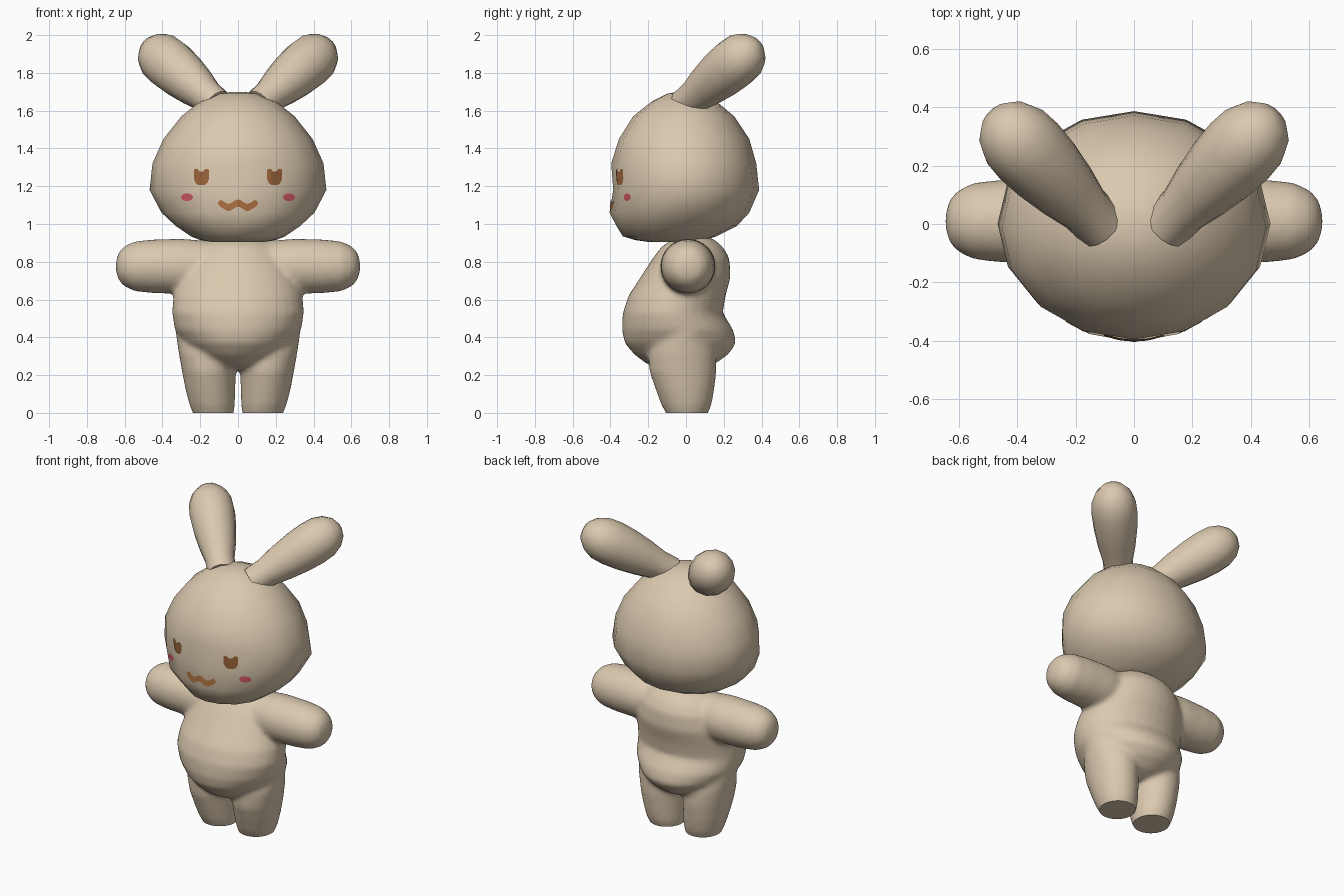
import bpy, bmesh, math
from mathutils import Matrix, Vector
from mathutils.bvhtree import BVHTree

if "Cube" in bpy.data.objects:
    bpy.data.objects.remove(bpy.data.objects["Cube"])


def material(name, rgb):
    m = bpy.data.materials.new(name)
    m.diffuse_color = (*rgb, 1)
    m.use_nodes = True
    m.node_tree.nodes["Principled BSDF"].inputs["Base Color"].default_value = m.diffuse_color
    return m


FUR = material("tan fur", (0.71, 0.585, 0.43))
BROWN = material("brown", (0.36, 0.14, 0.045))
PINK = material("blush pink", (0.55, 0.085, 0.11))


def loft(bm, rings, mat=Matrix(), seg=16):
    """Skin elliptical rings (z, x0, x1, y0, y1) and cap both ends."""
    loops = []
    for z, x0, x1, y0, y1 in rings:
        loops.append([bm.verts.new(mat @ Vector((
            (x0 + x1) / 2 + (x1 - x0) / 2 * math.cos(2 * math.pi * i / seg),
            (y0 + y1) / 2 + (y1 - y0) / 2 * math.sin(2 * math.pi * i / seg), z)))
            for i in range(seg)])
    faces = [bm.faces.new(loops[0]), bm.faces.new(loops[-1][::-1])]
    for a, b in zip(loops, loops[1:]):
        for i in range(seg):
            j = (i + 1) % seg
            faces.append(bm.faces.new((a[i], b[i], b[j], a[j])))
    bmesh.ops.recalc_face_normals(bm, faces=faces)


def tube(bm, start, direction, profile, seg=16):
    """Round limb along a direction from (distance, radius) pairs."""
    d = Vector(direction)
    mat = Matrix.Translation(start) @ d.to_track_quat('Z', 'Y').to_matrix().to_4x4()
    loft(bm, [(t, -r, r, -r, r) for t, r in profile], mat, seg)


def finish(bm, name, mat):
    me = bpy.data.meshes.new(name)
    bm.to_mesh(me)
    bm.free()
    me.materials.append(mat)
    ob = bpy.data.objects.new(name, me)
    bpy.context.collection.objects.link(ob)
    return ob


def smooth(ob, angle=50):
    bpy.ops.object.select_all(action='DESELECT')
    ob.select_set(True)
    bpy.context.view_layer.objects.active = ob
    bpy.ops.object.shade_smooth_by_angle(angle=math.radians(angle))


# Body: torso, legs and arms fused into one soft skin
bm = bmesh.new()
torso = [(.23, .06, -.12, .08), (.26, .15, -.21, .155), (.31, .23, -.275, .225),
         (.37, .29, -.325, .267), (.44, .335, -.34, .25), (.53, .35, -.335, .195),
         (.62, .342, -.305, .21), (.72, .315, -.24, .237), (.82, .27, -.175, .23),
         (.88, .22, -.13, .195), (.925, .15, -.06, .14)]
loft(bm, [(z, -w, w, f, b) for z, w, f, b in torso], seg=32)
leg = [(-.03, .03, .23, -.095, .105), (0, .022, .24, -.108, .118),
       (.04, .016, .257, -.13, .135), (.12, .014, .278, -.16, .15),
       (.22, .012, .297, -.195, .162), (.32, 0, .315, -.2, .16),
       (.42, 0, .33, -.15, .12)]
arm = [(.1, .13), (.3, .147), (.45, .143), (.55, .132), (.605, .105),
       (.635, .07), (.647, .02)]
for s in (-1, 1):
    loft(bm, [(z, min(s * a, s * b), max(s * a, s * b), f, k) for z, a, b, f, k in leg], seg=24)
    tube(bm, (0, .01, .776), (s, 0, 0), arm, 24)
body = finish(bm, "body", FUR)
rem = body.modifiers.new("fuse", 'REMESH')
rem.mode = 'VOXEL'
rem.voxel_size = .014
sm = body.modifiers.new("soften", 'SMOOTH')
sm.factor = .5
sm.iterations = 12
bpy.context.view_layer.objects.active = body
body.select_set(True)
for name in ("fuse", "soften"):
    bpy.ops.object.modifier_apply(modifier=name)

# Flat soles
bm = bmesh.new()
bm.from_mesh(body.data)
bmesh.ops.bisect_plane(bm, geom=bm.verts[:] + bm.edges[:] + bm.faces[:],
                       plane_co=(0, 0, 0), plane_no=(0, 0, 1), clear_inner=True)
bmesh.ops.holes_fill(bm, edges=[e for e in bm.edges if e.is_boundary], sides=0)
bmesh.ops.recalc_face_normals(bm, faces=bm.faces[:])
bm.to_mesh(body.data)
bm.free()
smooth(body)

# Head
bm = bmesh.new()
head = [(.905, .14, -.2, .03), (.915, .2, -.27, .1), (.935, .25, -.335, .16),
        (.99, .33, -.368, .27), (1.06, .405, -.405, .335), (1.18, .468, -.385, .387),
        (1.32, .453, -.396, .372), (1.45, .395, -.355, .335), (1.57, .3, -.28, .255),
        (1.65, .2, -.18, .16), (1.69, .1, -.1, .07), (1.70, .03, -.04, .02)]
loft(bm, [(z, -w, w, f, b) for z, w, f, b in head])
skin = BVHTree.FromBMesh(bm)
smooth(finish(bm, "head", FUR), 80)

# Ears, splayed up, out and back
ear = [(0, .085), (.1, .09), (.2, .112), (.32, .13), (.42, .137), (.5, .132),
       (.56, .108), (.605, .065), (.622, .015)]
for s, side in ((-1, "left"), (1, "right")):
    bm = bmesh.new()
    tube(bm, (s * .11, -.01, 1.63), (s * .28, .29, .24), ear, 14)
    smooth(finish(bm, side + "_ear", FUR), 80)


def decal(name, columns, mat, rows=5):
    """Thin painted patch on the face from (x, z low, z high) columns."""
    bm = bmesh.new()
    grid = []
    for x, lo, hi in sorted(columns):
        col = []
        for k in range(rows + 1):
            z = lo + (hi - lo) * k / rows
            hit = skin.ray_cast(Vector((x, -2, z)), Vector((0, 1, 0)))[0]
            col.append(bm.verts.new((x, hit.y - .004, z)))
        grid.append(col)
    for a, b in zip(grid, grid[1:]):
        for k in range(rows):
            bm.faces.new((a[k], b[k], b[k + 1], a[k + 1]))
    finish(bm, name, mat)


# Eyes and cheeks
eye = [(.153, 1.24, 1.288), (.163, 1.217, 1.292), (.175, 1.208, 1.29),
       (.185, 1.206, 1.277), (.203, 1.206, 1.277), (.213, 1.208, 1.29),
       (.224, 1.217, 1.292), (.234, 1.24, 1.288)]
cheek = []
for i in range(11):
    c = -math.cos(math.pi * i / 10)
    h = .019 * math.sqrt(max(0, 1 - c * c)) + .001
    cheek.append((.27 + .031 * c, 1.142 - h, 1.142 + h))
for s, side in ((-1, "left"), (1, "right")):
    decal(side + "_eye", [(s * x, a, b) for x, a, b in eye], BROWN)
    decal(side + "_cheek", [(s * x, a, b) for x, a, b in cheek], PINK)

# Wavy mouth
mouth = []
for i in range(-21, 22):
    x = i * .005
    zc = 1.099 + .011 * math.cos(2 * math.pi * x / .1)
    h = .019 if abs(i) < 19 else .019 - .004 * (abs(i) - 18)
    mouth.append((x, zc - h, zc + h))
decal("mouth", mouth, BROWN)
